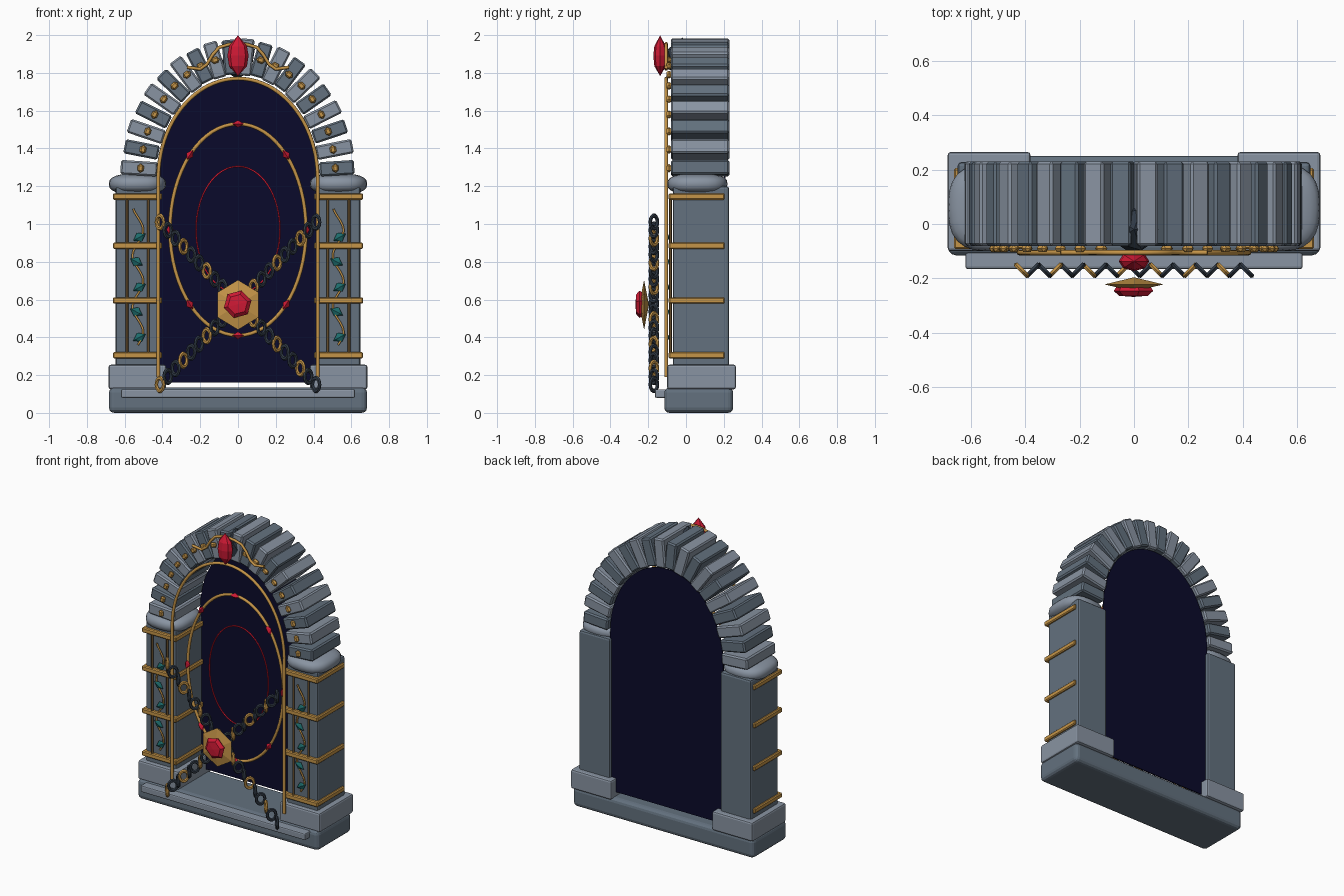
import bpy, bmesh, math
from mathutils import Matrix, Vector

if "Cube" in bpy.data.objects:
    bpy.data.objects.remove(bpy.data.objects["Cube"])


def mat(name, r, g, b):
    m = bpy.data.materials.new(name)
    m.diffuse_color = (r, g, b, 1)
    m.use_nodes = True
    m.node_tree.nodes["Principled BSDF"].inputs["Base Color"].default_value = m.diffuse_color
    return m


LIGHT = mat("light_stone", .25, .295, .36)
MID = mat("mid_stone", .125, .165, .21)
DARK = mat("dark_stone", .03, .042, .06)
GOLD = mat("gold", .56, .30, .065)
BRONZE = mat("bronze", .13, .075, .025)
RED = mat("ruby_red", .62, .01, .035)
TEAL = mat("teal_leaf", .012, .15, .15)
NAVY = mat("portal_navy", .003, .003, .024)


def finish(name, bm, material, matrix=None, smooth=False):
    if matrix is not None:
        bm.transform(matrix)
    bmesh.ops.recalc_face_normals(bm, faces=bm.faces)
    me = bpy.data.meshes.new(name)
    bm.to_mesh(me)
    bm.free()
    me.materials.append(material)
    for p in me.polygons:
        p.use_smooth = smooth
    ob = bpy.data.objects.new(name, me)
    bpy.context.collection.objects.link(ob)
    return ob


def box(name, lo, hi, material, bevel=0.01, segs=2, matrix=None):
    lo, hi = Vector(lo), Vector(hi)
    bm = bmesh.new()
    bmesh.ops.create_cube(bm, size=1)
    d = hi - lo
    bm.transform(Matrix.Translation((lo + hi) / 2) @ Matrix.Diagonal((d.x, d.y, d.z, 1)))
    if bevel:
        bmesh.ops.bevel(bm, geom=bm.edges[:], offset=bevel, segments=segs,
                        affect='EDGES', profile=.5)
    return finish(name, bm, material, matrix)


def tube(name, pts, radius, material, cyclic=False, res=2):
    cu = bpy.data.curves.new(name, 'CURVE')
    cu.dimensions = '3D'
    cu.bevel_depth = radius
    cu.bevel_resolution = res
    cu.use_fill_caps = True
    sp = cu.splines.new('POLY')
    sp.points.add(len(pts) - 1)
    for p, c in zip(sp.points, pts):
        p.co = (*c, 1)
    sp.use_cyclic_u = cyclic
    cu.materials.append(material)
    ob = bpy.data.objects.new(name, cu)
    bpy.context.collection.objects.link(ob)
    return ob


def lathe(name, rings, sides, matrix, material, phase=0):
    """Faceted solid from (radius, height) rings; a zero radius makes a point."""
    bm = bmesh.new()
    rows = []
    for r, h in rings:
        n = sides if r else 1
        rows.append([bm.verts.new((r * math.cos(phase + math.tau * i / sides),
                                   r * math.sin(phase + math.tau * i / sides), h))
                     for i in range(n)])
    for a, b in zip(rows, rows[1:]):
        for i in range(sides):
            j = (i + 1) % sides
            q = [a[i % len(a)], a[j % len(a)], b[j % len(b)], b[i % len(b)]]
            bm.faces.new(list(dict.fromkeys(q)))
    for row in (rows[0], rows[-1]):
        if len(row) > 2:
            bm.faces.new(row)
    return finish(name, bm, material, matrix)


def place(x, y, z, scale=(1, 1, 1), angle=0, axis='Y'):
    return (Matrix.Translation((x, y, z)) @ Matrix.Rotation(angle, 4, axis)
            @ Matrix.Diagonal((*scale, 1)))


def ellipse(t, a, b, cz, y):
    return (a * math.cos(t), y, cz + b * math.sin(t))


OCTA = [(0, -1), (1, 0), (0, 1)]

# Base slab and front step
box("base_slab", (-.683, -.115, 0), (.683, .25, .135), MID, .028, 3)
box("front_step", (-.62, -.165, .08), (.62, -.09, .125), LIGHT, .008)

# Portal panel with an arched top
outline = [(-.425, .2, .16), (.425, .2, .16)]
outline += [ellipse(math.pi * i / 40, .425, .54, 1.24, .2) for i in range(41)]
bm = bmesh.new()
face = bm.faces.new([bm.verts.new(p) for p in outline])
ext = bmesh.ops.extrude_face_region(bm, geom=[face])
for v in ext['geom']:
    if isinstance(v, bmesh.types.BMVert):
        v.co.y += .008
finish("portal_panel", bm, NAVY)

# Gold trim around the opening
trim = [(.422, -.105, .19)]
trim += [ellipse(math.pi * i / 40, .422, .53, 1.24, -.105) for i in range(41)]
trim.append((-.422, -.105, .19))
tube("opening_trim", trim, .010, GOLD)

# Pillars with their fittings
for side, s in (("left", -1), ("right", 1)):
    def span(a, b):
        return min(s * a, s * b), max(s * a, s * b)

    x0, x1 = span(.38, .685)
    box(side + "_plinth", (x0, -.1, .125), (x1, .265, .255), LIGHT, .012)
    x0, x1 = span(.415, .648)
    box(side + "_pillar", (x0, -.07, .24), (x1, .228, 1.2), MID, .014)

    # Cushion capital: squared-off ellipsoid
    bm = bmesh.new()
    bmesh.ops.create_uvsphere(bm, u_segments=24, v_segments=12, radius=1)
    for v in bm.verts:
        v.co = [math.copysign(abs(c) ** .75, c) for c in v.co]
    finish(side + "_capital", bm, LIGHT,
           place(s * .532, .06, 1.212, (.152, .16, .055)), True)

    x0, x1 = span(.402, .662)
    for z in (.305, .595, .885, 1.145):
        box(side + "_band", (x0, -.092, z - .017), (x1, .205, z + .017), GOLD, .006, 1)
    for x in (.475, .588):
        tube(side + "_rod", [(s * x, -.082, .30), (s * x, -.082, 1.13)], .007, BRONZE)

    # Vine and leaves between the rods
    vine = []
    for i in range(49):
        z = .36 + .72 * i / 48
        vine.append((s * .53 + .028 * math.sin((z - .36) * math.tau / .27), -.082, z))
    tube(side + "_vine", vine, .006, GOLD, res=1)
    for i, z in enumerate((.40, .535, .665, .80, .93)):
        f = 1 if i % 2 else -1
        lathe(side + "_leaf", OCTA, 6,
              place(s * .53 - f * .008, -.084, z, (.038, .012, .027), f * .5), TEAL)

# Arch stones, alternating two greys, each with a gold stud
N = 20
A, B, CZ = .525, .64, 1.245
for i in range(N):
    t = math.radians(4.5 + 9 * i)
    x, _, z = ellipse(t, A, B, CZ, 0)
    ang = math.atan2(math.sin(t) / B, math.cos(t) / A)
    m = place(x, .075, z, angle=-ang)
    L = .098 if i % 2 else .092
    W = .038
    box("arch_stone", (-L, -.155, -W), (L, .155, W), LIGHT if i % 2 else MID, .009, 1, m)
    if i not in (9, 10):
        lathe("arch_stud", [(0, -1), (.8, -.5), (.8, .5), (0, 1)], 6,
              place(x * .985, -.09, z, (.021, .018, .024), -ang), GOLD)

# Keystone boulder, crest ruby and crest vine
bm = bmesh.new()
bmesh.ops.create_icosphere(bm, subdivisions=1, radius=1)
finish("keystone", bm, DARK, place(0, -.02, 1.875, (.1, .09, .112)))
lathe("crest_ruby", [(0, -.108), (.85, -.055), (1, .0), (.85, .05), (0, .108)], 8,
      place(0, -.137, 1.891, (.056, .036, 1)), RED)
half = [(.27, 1.83), (.235, 1.825), (.20, 1.82), (.165, 1.845), (.135, 1.895),
        (.10, 1.935), (.05, 1.95)]
crest = [(-x, -.105, z) for x, z in half] + [(0, -.105, 1.955)]
crest += [(x, -.105, z) for x, z in reversed(half)]
tube("crest_vine", crest, .009, GOLD)

# Magic rings floating in the opening
tube("outer_ring", [ellipse(math.tau * i / 64, .36, .56, .97, -.025) for i in range(64)],
     .010, GOLD, True)
tube("inner_ring", [ellipse(math.tau * i / 64, .222, .335, .97, .01) for i in range(64)],
     .005, RED, True, 1)
for i in range(8):
    t = math.tau * i / 8
    x, y, z = ellipse(t, .36, .56, .97, -.03)
    tangent = math.atan2(.56 * math.cos(t), -.36 * math.sin(t))
    lathe("ring_gem", OCTA, 6, place(x, y, z, (.034, .022, .02), -tangent), RED)

# Crossed chains: links turned alternately, every third one gold
LINKS = 21


def link(name, x, z, turn, material):
    bm = bmesh.new()
    rows = []
    for i in range(14):
        a = math.tau * i / 14
        row = []
        for j in range(6):
            b = math.tau * j / 6
            r = .027 + .0095 * math.cos(b)
            row.append(bm.verts.new((r * math.cos(a), .0095 * math.sin(b),
                                     1.28 * r * math.sin(a))))
        rows.append(row)
    for i in range(14):
        for j in range(6):
            p, q, k = rows[i], rows[(i + 1) % 14], (j + 1) % 6
            bm.faces.new((p[j], q[j], q[k], p[k]))
    finish(name, bm, material, place(x, -.17, z, angle=turn, axis='Z'))


for s in (-1, 1):
    for i in range(LINKS):
        f = i / (LINKS - 1)
        gold = i % 3 == (0 if s > 0 else 2)
        link("chain_link", s * (-.413 + .826 * f), 1.01 - .86 * f,
             math.radians(45 if i % 2 else -45), GOLD if gold else DARK)

# Central lock: hexagonal gold plate with a cut ruby
face_front = Matrix.Rotation(math.pi / 2, 4, 'X')
lathe("lock_plate", [(0, -.026), (1, 0), (0, .026)], 6,
      Matrix.Translation((0, -.222, .572)) @ Matrix.Diagonal((.125, 1, .132, 1)) @ face_front,
      GOLD, math.pi / 6)
lathe("lock_ruby", [(.8, -.01), (1, .012), (.72, .03), (0, .034)], 6,
      Matrix.Translation((-.002, -.234, .575)) @ Matrix.Diagonal((.075, 1, .075, 1)) @ face_front,
      RED, .25)
